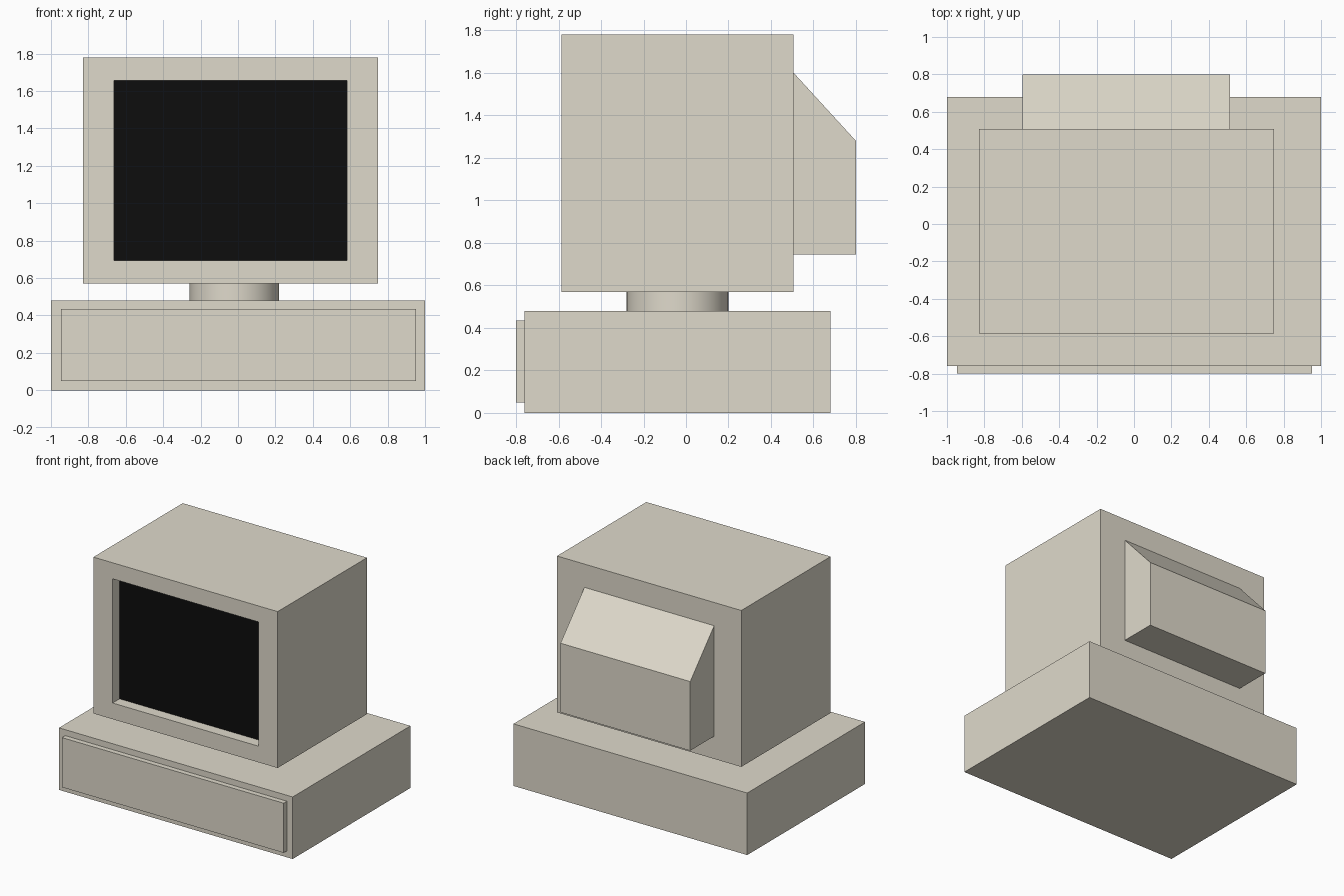
import bpy, bmesh
from mathutils import Vector

if "Cube" in bpy.data.objects:
    bpy.data.objects.remove(bpy.data.objects["Cube"])


def material(name, color):
    m = bpy.data.materials.new(name)
    m.diffuse_color = (*color, 1)
    m.use_nodes = True
    m.node_tree.nodes["Principled BSDF"].inputs["Base Color"].default_value = m.diffuse_color
    return m


BEIGE = material("beige_plastic", (0.74, 0.70, 0.60))
BLACK = material("black_glass", (0.004, 0.004, 0.004))


def finish(name, bm, mat):
    bmesh.ops.recalc_face_normals(bm, faces=bm.faces)
    me = bpy.data.meshes.new(name)
    bm.to_mesh(me)
    bm.free()
    me.materials.append(mat)
    ob = bpy.data.objects.new(name, me)
    bpy.context.collection.objects.link(ob)
    return ob


def box_mesh(x, y, z):
    """Box from (min, max) ranges along each axis."""
    bm = bmesh.new()
    bmesh.ops.create_cube(bm, size=1)
    for v in bm.verts:
        v.co = Vector(r[0] if c < 0 else r[1] for c, r in zip(v.co, (x, y, z)))
    return bm


# System unit and its raised front panel
finish("base_case", box_mesh((-1, 1), (-0.76, 0.68), (0, 0.48)), BEIGE)
finish("front_panel", box_mesh((-0.947, 0.951), (-0.80, -0.76), (0.05, 0.434)), BEIGE)

# Round swivel neck
bpy.ops.mesh.primitive_cylinder_add(vertices=48, radius=0.24, depth=0.09,
                                    location=(-0.02, -0.04, 0.525))
neck = bpy.context.object
neck.name = "swivel_neck"
neck.data.materials.append(BEIGE)
bpy.ops.object.shade_smooth_by_angle()

# Monitor shell: inset the front face, push it in, and leave the opening for the screen
SCREEN_X, SCREEN_Z, SCREEN_Y = (-0.664, 0.584), (0.695, 1.656), -0.50
bm = box_mesh((-0.828, 0.749), (-0.585, 0.507), (0.57, 1.78))
front = min(bm.faces, key=lambda f: f.calc_center_median().y)
for depth in (-0.585, SCREEN_Y):
    mid = front.calc_center_median()
    front = bmesh.ops.extrude_discrete_faces(bm, faces=[front])["faces"][0]
    for v in front.verts:
        v.co = (SCREEN_X[v.co.x > mid.x], depth, SCREEN_Z[v.co.z > mid.z])
bmesh.ops.delete(bm, geom=[front], context="FACES_ONLY")
finish("monitor_shell", bm, BEIGE)

# Recessed dark screen
finish("screen", box_mesh(SCREEN_X, (SCREEN_Y, SCREEN_Y + 0.02), SCREEN_Z), BLACK)

# Tube housing at the back with a sloped top: extruded side profile
bm = bmesh.new()
profile = [(0.507, 0.745), (0.80, 0.745), (0.80, 1.28), (0.507, 1.60)]
side = bm.faces.new([bm.verts.new((-0.596, y, z)) for y, z in profile])
ext = bmesh.ops.extrude_face_region(bm, geom=[side], use_keep_orig=True)["geom"]
bmesh.ops.translate(bm, vec=(1.11, 0, 0),
                    verts=[g for g in ext if isinstance(g, bmesh.types.BMVert)])
finish("rear_housing", bm, BEIGE)
